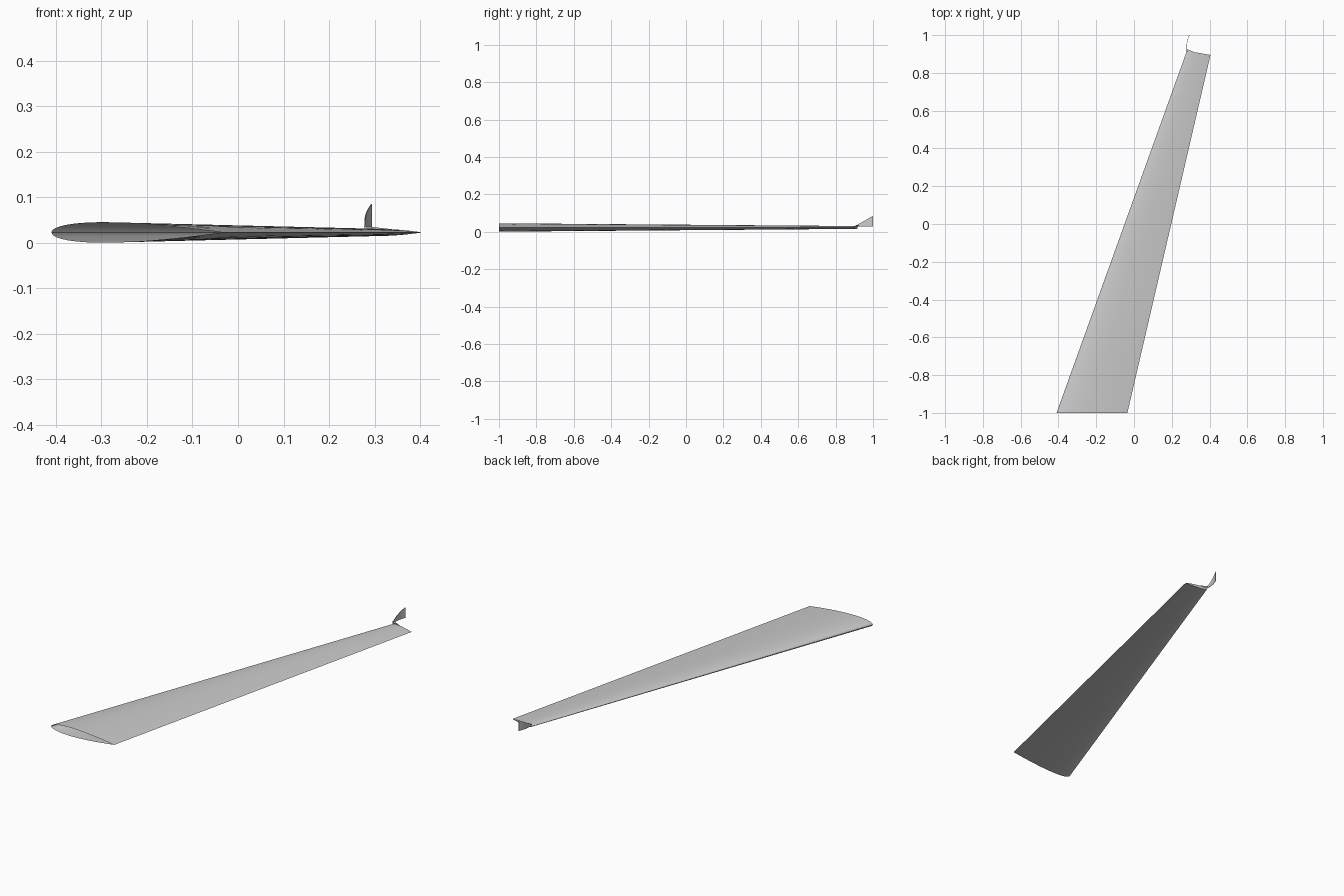
import bpy, bmesh, math
from mathutils import Vector

if "Cube" in bpy.data.objects:
    bpy.data.objects.remove(bpy.data.objects["Cube"])

grey = bpy.data.materials.new("light grey")
grey.diffuse_color = (0.6, 0.6, 0.6, 1)
grey.use_nodes = True
grey.node_tree.nodes["Principled BSDF"].inputs["Base Color"].default_value = grey.diffuse_color
MID = 0.023      # height of the chord plane


def finish(name, bm, normals=True):
    if normals:
        bmesh.ops.recalc_face_normals(bm, faces=bm.faces[:])
    me = bpy.data.meshes.new(name)
    bm.to_mesh(me)
    bm.free()
    me.materials.append(grey)
    ob = bpy.data.objects.new(name, me)
    bpy.context.collection.objects.link(ob)
    bpy.context.view_layer.objects.active = ob
    ob.select_set(True)
    bpy.ops.object.shade_smooth_by_angle(angle=math.radians(35))
    ob.select_set(False)
    return ob


def half_thickness(t):
    # symmetric 12 % section, closed at the trailing edge
    return 0.6 * (0.2969 * math.sqrt(t) - 0.126 * t - 0.3516 * t**2
                  + 0.2843 * t**3 - 0.1036 * t**4)


def section(lead, trail, n=20):
    lead, trail = Vector(lead), Vector(trail)
    chord = (trail - lead).length
    ts = [(1 - math.cos(math.pi * i / n)) / 2 for i in range(n + 1)]
    loop = [(t, 1) for t in ts] + [(t, -1) for t in reversed(ts[1:-1])]
    return [lead.lerp(trail, t) + Vector((0, 0, s * chord * half_thickness(t)))
            for t, s in loop]


# wing skin: tapered, swept, open at the root and closed at the tip
bm = bmesh.new()
root = [bm.verts.new(p) for p in section((-0.41, -1, MID), (-0.035, -1, MID))]
tip = [bm.verts.new(p) for p in section((0.28, 0.917, MID), (0.405, 0.895, MID))]
n = len(root)
for i in range(n):
    j = (i + 1) % n
    bm.faces.new((root[i], root[j], tip[j], tip[i]))
bm.faces.new(tip)
finish("wing", bm)

# winglet: thin upright curved fin, growing toward its rear edge
bm = bmesh.new()
rows = []
for i in range(9):
    u = i / 8
    x = 0.279 - 0.012 * u + 0.025 * u * u
    y = 0.912 + 0.088 * u
    low, high = 0.027 + 0.002 * u, 0.035 + 0.05 * u
    rows.append([bm.verts.new((x + dx, y, z))
                 for dx, z in ((0, low), (0, high), (0.002, high), (0.002, low))])
for a, b in zip(rows, rows[1:]):
    for k in range(4):
        m = (k + 1) % 4
        bm.faces.new((a[k], a[m], b[m], b[k]))
bm.faces.new(rows[0])
bm.faces.new(rows[-1])
finish("winglet", bm)

# small fairing that joins the winglet to the wing tip
bm = bmesh.new()
for p in ((0.277, 0.912, 0.037), (0.282, 0.925, 0.035),
          (0.33, 0.906, 0.031), (0.281, 0.916, 0.024)):
    bm.verts.new(p)
bmesh.ops.convex_hull(bm, input=bm.verts[:])
finish("winglet_fairing", bm)
